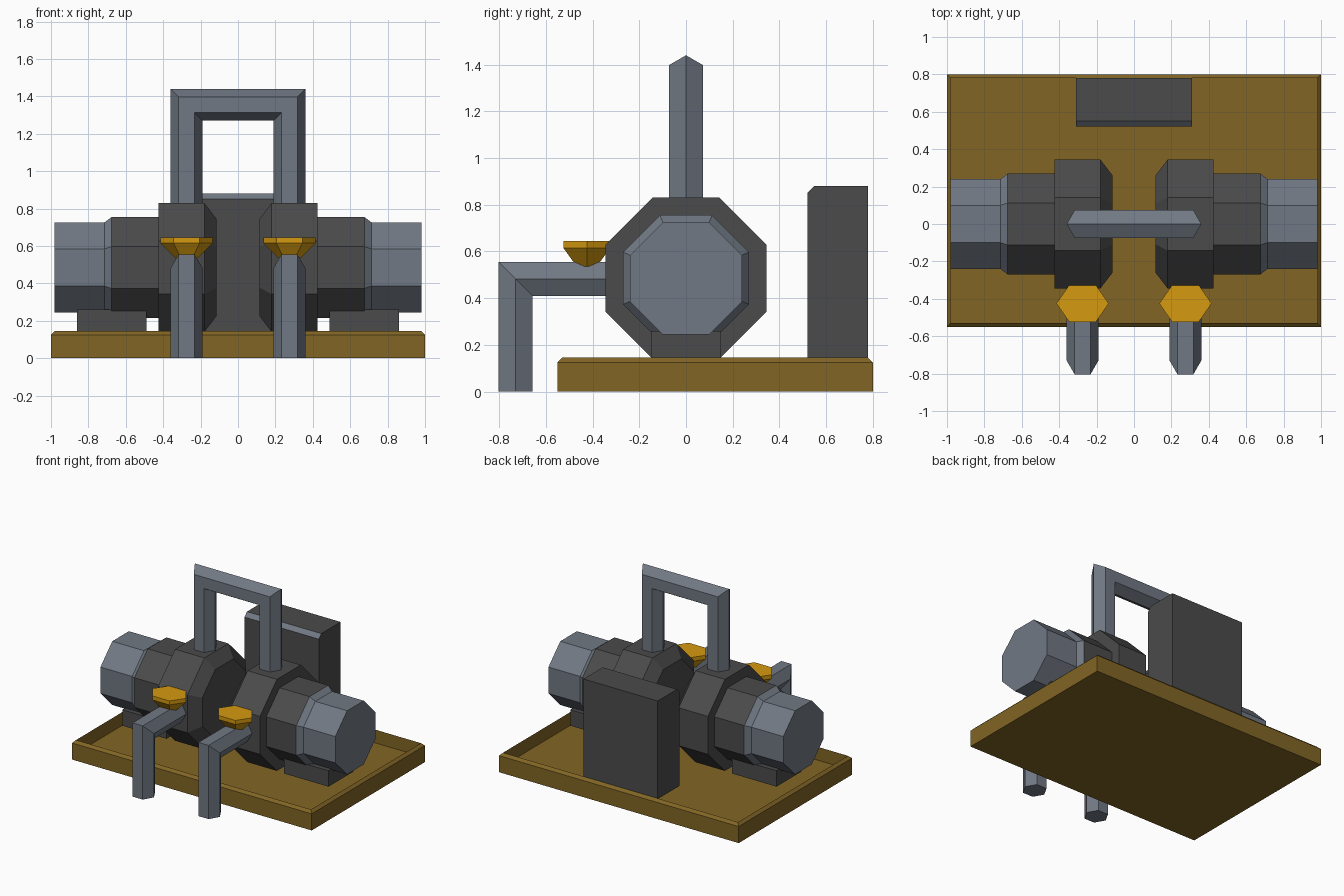
import bpy, bmesh, math
from mathutils import Vector

cube = bpy.data.objects.get("Cube")
if cube:
    bpy.data.objects.remove(cube, do_unlink=True)


def material(name, rgb):
    m = bpy.data.materials.new(name)
    m.use_nodes = True
    m.diffuse_color = (*rgb, 1)
    m.node_tree.nodes["Principled BSDF"].inputs["Base Color"].default_value = (*rgb, 1)
    return m


DARK = material("dark grey", (0.07, 0.07, 0.07))
STEEL = material("steel grey", (0.165, 0.19, 0.23))
TRAY = material("brown ochre", (0.22, 0.13, 0.018))
CAP = material("amber", (0.66, 0.32, 0.005))


def loft(name, rings, mats, rule=None):
    """Skin a row of equal-sized rings and close both ends."""
    bm = bmesh.new()
    loops = [[bm.verts.new(p) for p in ring] for ring in rings]
    for a, b in zip(loops, loops[1:]):
        for i in range(len(a)):
            j = (i + 1) % len(a)
            bm.faces.new((a[i], a[j], b[j], b[i]))
    bm.faces.new(loops[0])
    bm.faces.new(loops[-1])
    bmesh.ops.recalc_face_normals(bm, faces=bm.faces)
    if rule:
        for f in bm.faces:
            f.material_index = int(rule(f))
    me = bpy.data.meshes.new(name)
    bm.to_mesh(me)
    bm.free()
    for m in mats:
        me.materials.append(m)
    ob = bpy.data.objects.new(name, me)
    bpy.context.collection.objects.link(ob)
    return ob


def rect(x0, x1, y0, y1, z, inset=0):
    x0, x1, y0, y1 = x0 + inset, x1 - inset, y0 + inset, y1 - inset
    return [(x0, y0, z), (x1, y0, z), (x1, y1, z), (x0, y1, z)]


def sweep(name, path, side, radius, turn, mat):
    """Hexagonal bar along a planar path with mitred corners."""
    path, side = [Vector(p) for p in path], Vector(side)
    rings = []
    for i, p in enumerate(path):
        d_in = (p - path[max(i - 1, 0)]).normalized()
        d_out = (path[min(i + 1, len(path) - 1)] - p).normalized()
        n_in, n_out = side.cross(d_in), side.cross(d_out)
        n = (n_in + n_out).normalized()
        n /= n.dot(n_in if n_in.length else n_out)
        angles = [turn + k * math.pi / 3 for k in range(6)]
        rings.append([p + radius * (n * math.cos(a) + side * math.sin(a)) for a in angles])
    return loft(name, rings, [mat])


# Open tray with a bevelled rim
base = (-1, 1, -0.55, 0.8)
loft("tray", [rect(*base, 0), rect(*base, 0.125), rect(*base, 0.145, 0.02),
              rect(*base, 0.045, 0.02)], [TRAY])

# Control cabinet with a pale bevel on its front top edge
cabinet = (-0.31, 0.31, 0.52, 0.78)
loft("cabinet", [rect(*cabinet, 0.14), rect(*cabinet, 0.85),
                 rect(-0.31, 0.31, 0.55, 0.78, 0.88)],
     [DARK, STEEL], lambda f: f.normal.y < -0.3 and f.normal.z > 0.3)

# Carrying handle
sweep("handle", [(-0.275, 0, 0.75), (-0.275, 0, 1.355), (0.275, 0, 1.355), (0.275, 0, 0.75)],
      (0, 1, 0), 0.085, 0, STEEL)

AXIS_Z = 0.485
BODY = [(0.115, 0.26), (0.18, 0.345), (0.425, 0.345), (0.425, 0.27),
        (0.675, 0.27), (0.715, 0.24), (0.98, 0.24)]
FUNNEL = [(0.06, 0.535), (0.075, 0.55), (0.14, 0.615), (0.14, 0.645)]

for s, tag in ((1, "left"), (-1, "right")):
    # Octagonal housing with a steel end
    rings = []
    for x, apothem in BODY:
        r = apothem / math.cos(math.pi / 8)
        angles = [(k + 0.5) * math.pi / 4 for k in range(8)]
        rings.append([(s * x, r * math.cos(a), AXIS_Z + r * math.sin(a)) for a in angles])
    loft(tag + "_housing", rings, [DARK, STEEL],
         lambda f: abs(f.calc_center_median().x) > 0.68)

    # Foot under the housing
    foot = (s * 0.675 - 0.185, s * 0.675 + 0.185, -0.15, 0.15)
    loft(tag + "_foot", [rect(*foot, 0.14), rect(*foot, 0.26)], [DARK])

    # Elbow pipe to the ground
    px = s * 0.275
    sweep(tag + "_pipe", [(px, -0.25, 0.482), (px, -0.73, 0.482), (px, -0.73, 0)],
          (1, 0, 0), 0.085, math.pi / 6, STEEL)

    # Hexagonal valve cap, slightly flattened front to back
    hexa = [k * math.pi / 3 for k in range(6)]
    loft(tag + "_valve_cap",
         [[(px + r * math.cos(a), -0.425 + 0.825 * r * math.sin(a), z) for a in hexa]
          for r, z in FUNNEL], [CAP])
